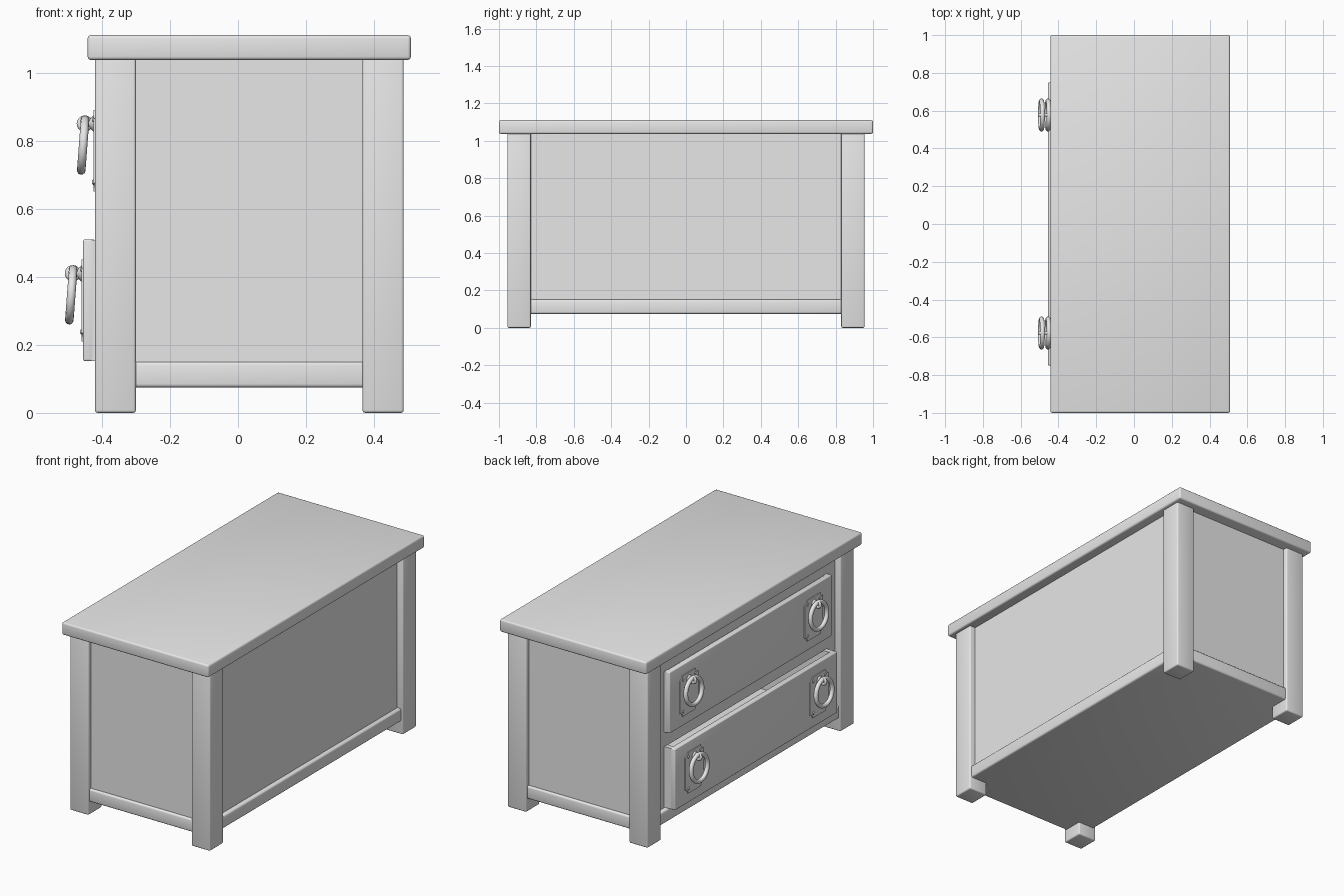
import bpy, bmesh, math
from mathutils import Matrix, Vector

cube = bpy.data.objects.get("Cube")
if cube:
    bpy.data.objects.remove(cube, do_unlink=True)

grey = bpy.data.materials.new("plain grey")
grey.use_nodes = True
grey.diffuse_color = (0.8, 0.8, 0.8, 1)
grey.node_tree.nodes["Principled BSDF"].inputs["Base Color"].default_value = (0.8, 0.8, 0.8, 1)


def finish(name, bm, smooth=True):
    bmesh.ops.recalc_face_normals(bm, faces=bm.faces)
    mesh = bpy.data.meshes.new(name)
    bm.to_mesh(mesh)
    bm.free()
    mesh.materials.append(grey)
    ob = bpy.data.objects.new(name, mesh)
    bpy.context.collection.objects.link(ob)
    if smooth:
        bpy.ops.object.select_all(action='DESELECT')
        ob.select_set(True)
        bpy.context.view_layer.objects.active = ob
        bpy.ops.object.shade_smooth_by_angle(angle=math.radians(40))
    return ob


def box(name, x, y, z, bevel=0.0):
    """Box from (low, high) ranges, with rounded edges."""
    bm = bmesh.new()
    size = [r[1] - r[0] for r in (x, y, z)]
    mid = [(r[0] + r[1]) / 2 for r in (x, y, z)]
    bmesh.ops.create_cube(bm, size=1, matrix=Matrix.Translation(mid) @ Matrix.Diagonal((*size, 1)))
    if bevel:
        bmesh.ops.bevel(bm, geom=bm.edges[:], offset=bevel, segments=3, profile=0.5, affect='EDGES')
    return finish(name, bm)


def torus(name, centre, major, minor, rotation, segments=32, sides=12):
    """Ring lying in its local xy plane."""
    bm = bmesh.new()
    place = Matrix.Translation(centre) @ rotation
    loops = []
    for i in range(segments):
        a = math.tau * i / segments
        loop = []
        for j in range(sides):
            b = math.tau * j / sides
            r = major + minor * math.cos(b)
            loop.append(bm.verts.new(place @ Vector((r * math.cos(a), r * math.sin(a), minor * math.sin(b)))))
        loops.append(loop)
    for i in range(segments):
        p, q = loops[i], loops[(i + 1) % segments]
        for j in range(sides):
            k = (j + 1) % sides
            bm.faces.new((p[j], q[j], q[k], p[k]))
    return finish(name, bm)


def back_plate(name, x, y, z, half_w, half_h, notch):
    """Thin plate with scooped corners."""
    bm = bmesh.new()
    outline = []
    for sy, sz, flip in ((1, 1, 0), (-1, 1, 1), (-1, -1, 0), (1, -1, 1)):
        arc = []
        for i in range(6):
            a = math.pi / 2 * i / 5
            arc.append((y + sy * (half_w - notch * math.sin(a)), z + sz * (half_h - notch * math.cos(a))))
        outline += arc[::-1] if flip else arc
    face = bm.faces.new([bm.verts.new((x, *p)) for p in outline])
    ext = bmesh.ops.extrude_face_region(bm, geom=[face])
    moved = [v for v in ext["geom"] if isinstance(v, bmesh.types.BMVert)]
    bmesh.ops.translate(bm, verts=moved, vec=(-0.005, 0, 0))
    return finish(name, bm)


def stud(name, x, y, z, r1, r2, depth):
    """Cone or cylinder pointing out of the drawer."""
    bm = bmesh.new()
    place = Matrix.Translation((x - depth / 2, y, z)) @ Matrix.Rotation(-math.pi / 2, 4, 'Y')
    bmesh.ops.create_cone(bm, cap_ends=True, segments=16, radius1=r1, radius2=r2, depth=depth, matrix=place)
    return finish(name, bm)


# Top board, base slab and legs
box("top_board", (-0.442, 0.508), (-1, 1), (1.037, 1.11), 0.01)
box("base_slab", (-0.408, 0.475), (-0.945, 0.945), (0.075, 0.15), 0.01)
for x in ((-0.42, -0.3), (0.366, 0.487)):
    for y in ((-0.955, -0.83), (0.83, 0.955)):
        box("leg", x, y, (0, 1.045), 0.008)

# Recessed side panels and long plain panel
for y in ((-0.93, -0.9), (0.9, 0.93)):
    box("end_panel", (-0.32, 0.39), y, (0.13, 1.045))
box("long_panel", (0.42, 0.45), (-0.85, 0.85), (0.13, 1.045))

# Drawer frame
FRAME = (-0.384, -0.35)
for y in ((-0.85, -0.745), (0.745, 0.85)):
    box("frame_stile", FRAME, y, (0.13, 1.045))
for z in ((0.13, 0.155), (0.505, 0.597), (0.945, 1.045)):
    box("frame_rail", FRAME, (-0.75, 0.75), z)


def handle(x, y, z):
    """Ring pull with plate, rivets and eyelet."""
    back_plate("handle_plate", x, y, z - 0.08, 0.085, 0.12, 0.025)
    for sy in (-1, 1):
        for sz in (-1, 1):
            stud("plate_rivet", x - 0.004, y + sy * 0.055, z - 0.08 + sz * 0.092, 0.009, 0.005, 0.005)
    stud("handle_stem", x - 0.003, y, z, 0.026, 0.01, 0.016)
    torus("handle_eyelet", (x - 0.03, y, z), 0.015, 0.009, Matrix.Rotation(math.pi / 2, 4, 'X'), 20, 10)
    torus("handle_ring", (x - 0.035, y, z - 0.063), 0.075, 0.0125,
          Matrix.Rotation(math.pi / 2 + 0.075, 4, 'Y'))


# Drawers: upper one closed, lower one slightly pulled out
for x, z in ((-0.42, 0.592), (-0.455, 0.152)):
    top = z + 0.358
    box("drawer_front", (x, x + 0.034), (-0.75, 0.75), (z, top), 0.006)
    for s in (-1, 1):
        box("drawer_side", (x + 0.025, 0.38), sorted((s * 0.722, s * 0.75)), (z + 0.001, top - 0.002))
        handle(x, s * 0.577, z + 0.258)
    box("drawer_bottom", (x + 0.025, 0.38), (-0.73, 0.73), (z + 0.002, z + 0.025))
    box("drawer_back", (0.355, 0.38), (-0.73, 0.73), (z + 0.002, top - 0.002))
